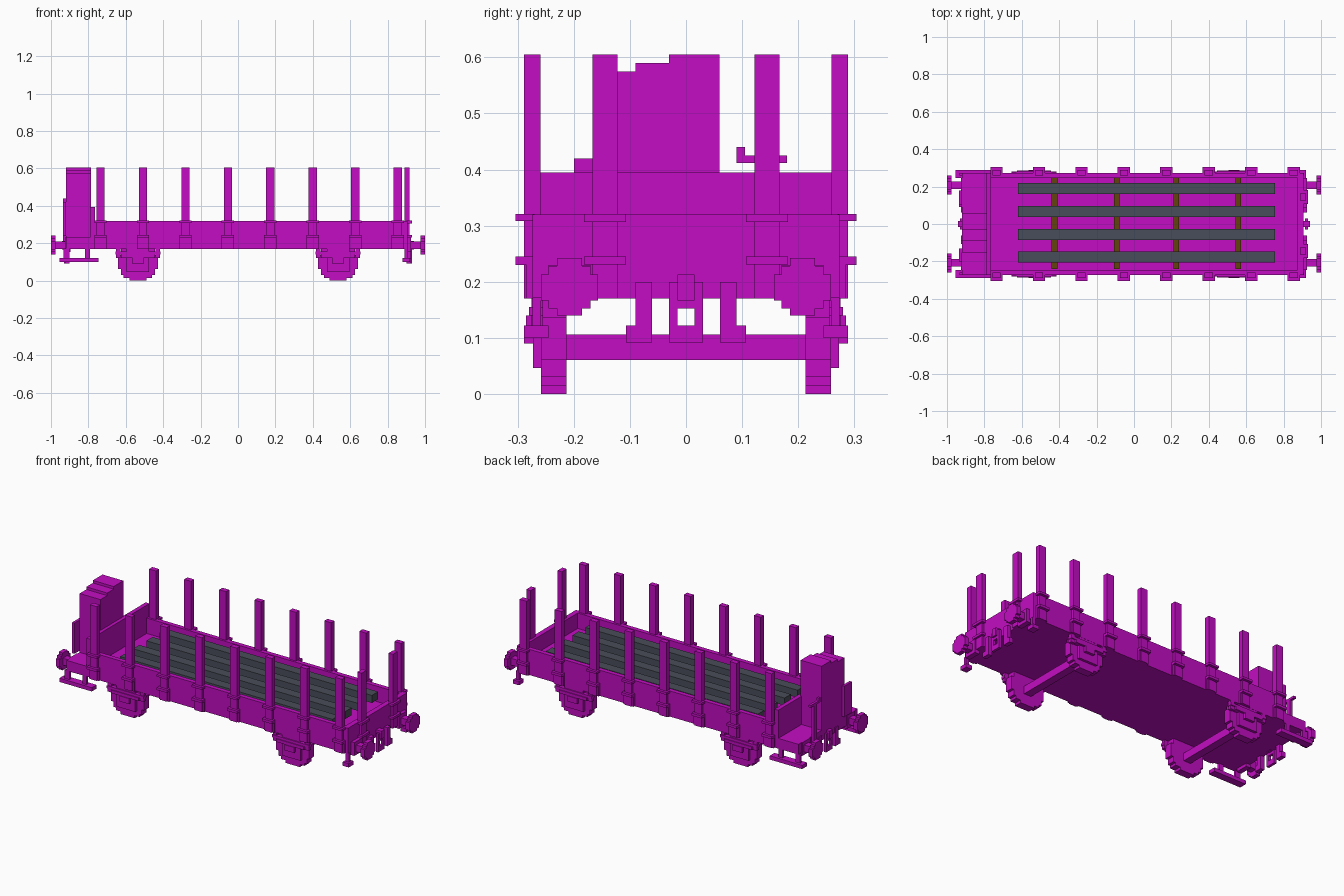
import bpy, bmesh, math

cube = bpy.data.objects.get("Cube")
if cube:
    bpy.data.objects.remove(cube, do_unlink=True)


def material(name, rgb):
    m = bpy.data.materials.new(name)
    m.use_nodes = True
    m.diffuse_color = (*rgb, 1)
    m.node_tree.nodes["Principled BSDF"].inputs["Base Color"].default_value = (*rgb, 1)
    return m


MAGENTA = material("magenta", (0.54, 0.004, 0.54))
GREY = material("slate grey", (0.066, 0.075, 0.100))
BROWN = material("wood brown", (0.127, 0.053, 0.004))


def build(name, boxes, mat=MAGENTA):
    """One object from boxes given as (x0, x1, y0, y1, z0, z1)."""
    bm = bmesh.new()
    for x0, x1, y0, y1, z0, z1 in boxes:
        verts = bmesh.ops.create_cube(bm, size=1)["verts"]
        for v in verts:
            v.co = (x0 if v.co.x < 0 else x1,
                    y0 if v.co.y < 0 else y1,
                    z0 if v.co.z < 0 else z1)
    mesh = bpy.data.meshes.new(name)
    bm.to_mesh(mesh)
    bm.free()
    mesh.materials.append(mat)
    obj = bpy.data.objects.new(name, mesh)
    bpy.context.collection.objects.link(obj)
    return obj


def flip_y(boxes):
    return [(a, b, -d, -c, e, f) for a, b, c, d, e, f in boxes]


def flip_x(boxes):
    return [(-b, -a, c, d, e, f) for a, b, c, d, e, f in boxes]


def both_sides(boxes):
    return boxes + flip_y(boxes)


def both_ends(boxes):
    return boxes + flip_x(boxes)


# Wagon body: floor, low walls, tall headboard and end platform
build("floor", [(-0.78, 0.89, -0.26, 0.26, 0.17, 0.23)])
build("side_walls", both_sides([(-0.78, 0.905, 0.247, 0.274, 0.17, 0.32)]))
build("end_wall", [(0.875, 0.905, -0.25, 0.25, 0.17, 0.32)])
build("headboard", [(-0.79, -0.765, -0.274, 0.274, 0.17, 0.395)])
build("end_platform", [(-0.92, -0.78, -0.274, 0.274, 0.17, 0.23)])

# Brakeman's cabin with a stepped roof
build("cabin", [(-0.92, -0.785, -0.03, 0.06, 0.22, 0.605),
                (-0.92, -0.785, -0.09, -0.03, 0.22, 0.59),
                (-0.92, -0.785, -0.152, -0.09, 0.22, 0.575)])
build("platform_rail", [(-0.935, -0.92, -0.20, -0.13, 0.24, 0.42)])
build("brake_handle", [(-0.935, -0.92, 0.122, 0.152, 0.20, 0.425),
                       (-0.935, -0.92, 0.09, 0.18, 0.412, 0.425),
                       (-0.935, -0.92, 0.09, 0.105, 0.425, 0.44)])

# Side stakes with pockets and two bands each
stakes, pockets = [], []
for i in range(8):
    x = -0.735 + i * 0.227
    stakes.append((x - 0.022, x + 0.022, 0.259, 0.289, 0.17, 0.605))
    pockets += [(x - 0.033, x + 0.033, 0.27, 0.304, 0.23, 0.245),
                (x - 0.033, x + 0.033, 0.27, 0.304, 0.308, 0.321),
                (x - 0.033, x + 0.033, 0.27, 0.284, 0.17, 0.23)]
build("side_stakes", both_sides(stakes))
build("stake_pockets", both_sides(pockets))

# Stakes on the end wall
build("end_stakes", both_sides([(0.89, 0.918, 0.122, 0.167, 0.17, 0.605)]))
build("end_stake_bands", both_sides([(0.90, 0.93, 0.107, 0.182, z, z + 0.014)
                                     for z in (0.231, 0.307)]))

# Cargo: battens with long beams on top
build("battens", [(x - 0.015, x + 0.015, -0.24, 0.245, 0.23, 0.262)
                  for x in (-0.425, -0.092, 0.225, 0.558)], BROWN)
build("beams", [(-0.62, 0.755, y - 0.029, y + 0.029, 0.262, 0.306)
                for y in (0.19, 0.066, -0.056, -0.176)], GREY)

# Blocky wheels made from stacked rows, with axles
ROW, RADIUS = 0.0153, 0.107
wheels, axles, gear = [], [], []
for cx in (-0.535, 0.535):
    for i in range(11):
        z = i * ROW
        h = z + ROW * 0.75 - RADIUS
        w = round(math.sqrt(RADIUS ** 2 - h ** 2) / ROW) * ROW
        wheels.append((cx - w, cx + w, 0.213, 0.258, z, z + ROW))
    axles.append((cx - 0.023, cx + 0.023, -0.215, 0.215, 0.061, 0.106))
    # axle guard, bearing box and leaf spring
    gear += [(cx - 0.06, cx + 0.06, 0.255, 0.273, 0.046, 0.17),
             (cx - 0.03, cx + 0.03, 0.27, 0.289, 0.09, 0.122),
             (cx - 0.09, cx + 0.09, 0.255, 0.285, 0.122, 0.14),
             (cx - 0.12, cx + 0.12, 0.255, 0.28, 0.14, 0.155)]
    for s in (-1, 1):
        gear.append((cx + s * 0.105 - 0.012, cx + s * 0.105 + 0.012,
                     0.255, 0.275, 0.12, 0.172))
build("wheels", both_sides(wheels))
build("axles", axles)
build("axle_gear", both_sides(gear))

# Buffers with stepped round heads
buffer = [(0.975, 1.0, 0.17, 0.245, 0.152, 0.228),
          (0.975, 1.0, 0.185, 0.23, 0.14, 0.242),
          (0.975, 1.0, 0.157, 0.258, 0.167, 0.213),
          (0.90, 0.98, 0.188, 0.228, 0.17, 0.21),
          (0.895, 0.925, 0.17, 0.245, 0.152, 0.23)]
build("buffers", both_ends(both_sides(buffer)))

# Coupling link, hook and brake hoses
coupling = both_sides([(0.915, 0.93, 0.015, 0.03, 0.092, 0.20)])
coupling += [(0.915, 0.93, -0.03, 0.03, 0.092, 0.122),
             (0.915, 0.93, -0.03, 0.03, 0.152, 0.20),
             (0.90, 0.94, -0.015, 0.015, 0.167, 0.213)]
build("couplings", both_ends(coupling))
hoses = [(0.90, 0.925, 0.061, 0.09, 0.092, 0.20),
         (0.90, 0.925, 0.085, 0.107, 0.092, 0.122)]
build("brake_hoses", both_ends(both_sides(hoses)))

# Footboards under the platform and small steps at the far end
steps = [(-0.955, -0.745, 0.245, 0.289, 0.10, 0.122),
         (-0.932, -0.90, 0.26, 0.274, 0.12, 0.172),
         (-0.817, -0.79, 0.26, 0.274, 0.12, 0.172)]
small_steps = [(0.88, 0.92, 0.245, 0.289, 0.10, 0.122),
               (0.89, 0.91, 0.258, 0.274, 0.12, 0.172)]
build("footboards", both_sides(steps))
build("corner_steps", both_sides(small_steps))
